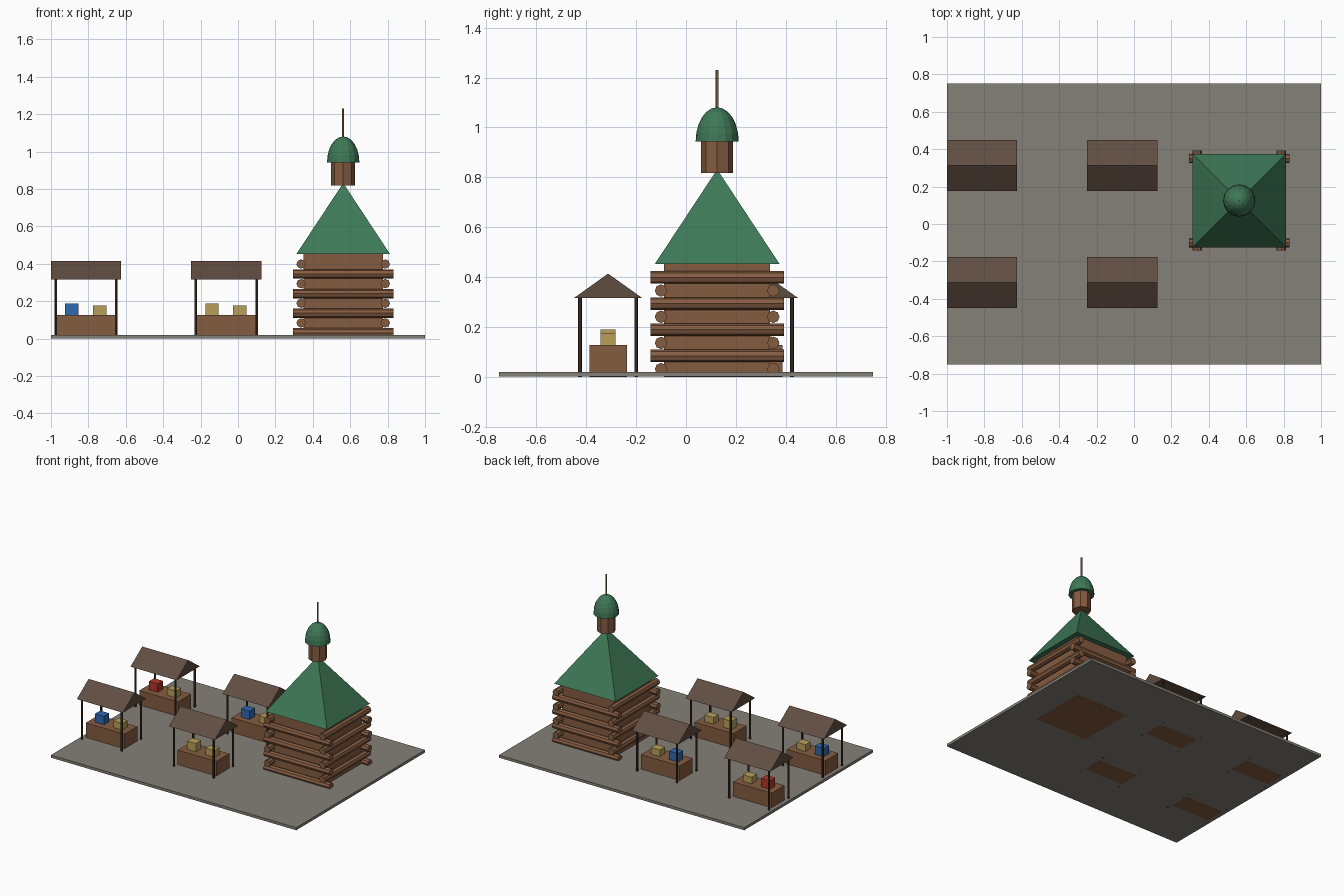
import bpy, bmesh, math
from mathutils import Matrix, Vector

if "Cube" in bpy.data.objects:
    bpy.data.objects.remove(bpy.data.objects["Cube"])


def material(name, rgb):
    # sRGB 0-255 to linear
    lin = [((c / 255 + 0.055) / 1.055) ** 2.4 for c in rgb]
    m = bpy.data.materials.new(name)
    m.diffuse_color = (*lin, 1)
    m.use_nodes = True
    m.node_tree.nodes["Principled BSDF"].inputs["Base Color"].default_value = m.diffuse_color
    return m


STONE = material("paving_grey", (133, 128, 120))
LOG = material("log_brown", (133, 92, 65))
GREEN = material("roof_green", (62, 120, 87))
GOLD = material("spire_gold", (150, 128, 72))
SHINGLE = material("stall_roof_brown", (96, 77, 65))
POST = material("post_dark_brown", (66, 52, 44))
TAN = material("goods_tan", (184, 160, 90))
BLUE = material("goods_blue", (48, 104, 176))
RED = material("goods_red", (176, 54, 42))


def finish(name, bm, mat):
    bmesh.ops.recalc_face_normals(bm, faces=bm.faces)
    me = bpy.data.meshes.new(name)
    bm.to_mesh(me)
    bm.free()
    me.materials.append(mat)
    ob = bpy.data.objects.new(name, me)
    bpy.context.collection.objects.link(ob)
    return ob


def box(name, x, y, z0, z1, hx, hy, mat):
    bm = bmesh.new()
    bmesh.ops.create_cube(bm, size=1)
    for v in bm.verts:
        v.co = (x + v.co.x * 2 * hx, y + v.co.y * 2 * hy, z0 + (v.co.z + 0.5) * (z1 - z0))
    return finish(name, bm, mat)


def rod(name, a, b, r, sides, mat, r2=None, turn=0.0):
    # cylinder or cone from a to b
    a, b = Vector(a), Vector(b)
    d = b - a
    rot = d.to_track_quat('Z', 'Y').to_matrix().to_4x4() @ Matrix.Rotation(turn, 4, 'Z')
    bm = bmesh.new()
    bmesh.ops.create_cone(bm, cap_ends=True, segments=sides, radius1=r,
                          radius2=r if r2 is None else r2, depth=d.length,
                          matrix=Matrix.Translation((a + b) / 2) @ rot)
    return finish(name, bm, mat)


def gable(name, x, y, z0, z1, hx, hy, mat):
    bm = bmesh.new()
    ends = [[bm.verts.new((x + s * hx, y + dy, z)) for dy, z in ((-hy, z0), (hy, z0), (0, z1))]
            for s in (-1, 1)]
    bm.faces.new(ends[0])
    bm.faces.new(ends[1])
    for i in range(3):
        j = (i + 1) % 3
        bm.faces.new((ends[0][i], ends[0][j], ends[1][j], ends[1][i]))
    return finish(name, bm, mat)


# paved ground slab
box("paving_slab", 0, 0, 0.0005, 0.02, 1.0, 0.75, STONE)

# log church
CX, CY = 0.5625, 0.125
box("church_body", CX, CY, 0, 0.453, 0.2125, 0.2125, LOG)
for i in range(4):
    zx, zy = 0.031 + 0.105 * i, 0.084 + 0.105 * i
    for s, side in ((-1, "a"), (1, "b")):
        o = s * 0.225
        rod(f"cross_log_{i}{side}", (CX - 0.268, CY + o, zx), (CX + 0.268, CY + o, zx), 0.025, 8, LOG)
        rod(f"side_log_{i}{side}", (CX + o, CY - 0.268, zy), (CX + o, CY + 0.268, zy), 0.025, 8, LOG)

# pyramid roof
rod("church_roof", (CX, CY, 0.453), (CX, CY, 0.832), 0.25 * math.sqrt(2), 4, GREEN,
    r2=0, turn=math.pi / 4)

# drum, dome and spire
rod("dome_drum", (CX, CY, 0.818), (CX, CY, 0.945), 0.064, 8, LOG)
bm = bmesh.new()
bmesh.ops.create_uvsphere(bm, u_segments=16, v_segments=12, radius=1)
bmesh.ops.bisect_plane(bm, geom=bm.verts[:] + bm.edges[:] + bm.faces[:], dist=1e-4,
                       plane_co=(0, 0, 0), plane_no=(0, 0, -1), clear_outer=True)
bmesh.ops.holes_fill(bm, edges=[e for e in bm.edges if e.is_boundary], sides=0)
for v in bm.verts:
    v.co = (CX + v.co.x * 0.0865, CY + v.co.y * 0.0865, 0.943 + v.co.z * 0.138)
finish("church_dome", bm, GREEN)
rod("dome_spire", (CX, CY, 1.06), (CX, CY, 1.23), 0.006, 6, GOLD)

# market stalls, each with two goods boxes
stalls = [("front_left", -0.8125, -0.3125, BLUE), ("front_right", -0.0625, -0.3125, TAN),
          ("back_left", -0.8125, 0.3125, RED), ("back_right", -0.0625, 0.3125, BLUE)]
for name, x, y, goods in stalls:
    box(f"{name}_counter", x, y, 0, 0.127, 0.1575, 0.075, LOG)
    for sx in (-1, 1):
        for sy in (-1, 1):
            px, py = x + sx * 0.1625, y + sy * 0.1125
            rod(f"{name}_post", (px, py, 0), (px, py, 0.325), 0.0075, 6, POST)
    gable(f"{name}_roof", x, y, 0.317, 0.414, 0.1875, 0.136, SHINGLE)
    box(f"{name}_large_goods", x - 0.0765, y, 0.125, 0.189, 0.036, 0.03, goods)
    box(f"{name}_small_goods", x + 0.0725, y, 0.125, 0.176, 0.036, 0.03, TAN)
